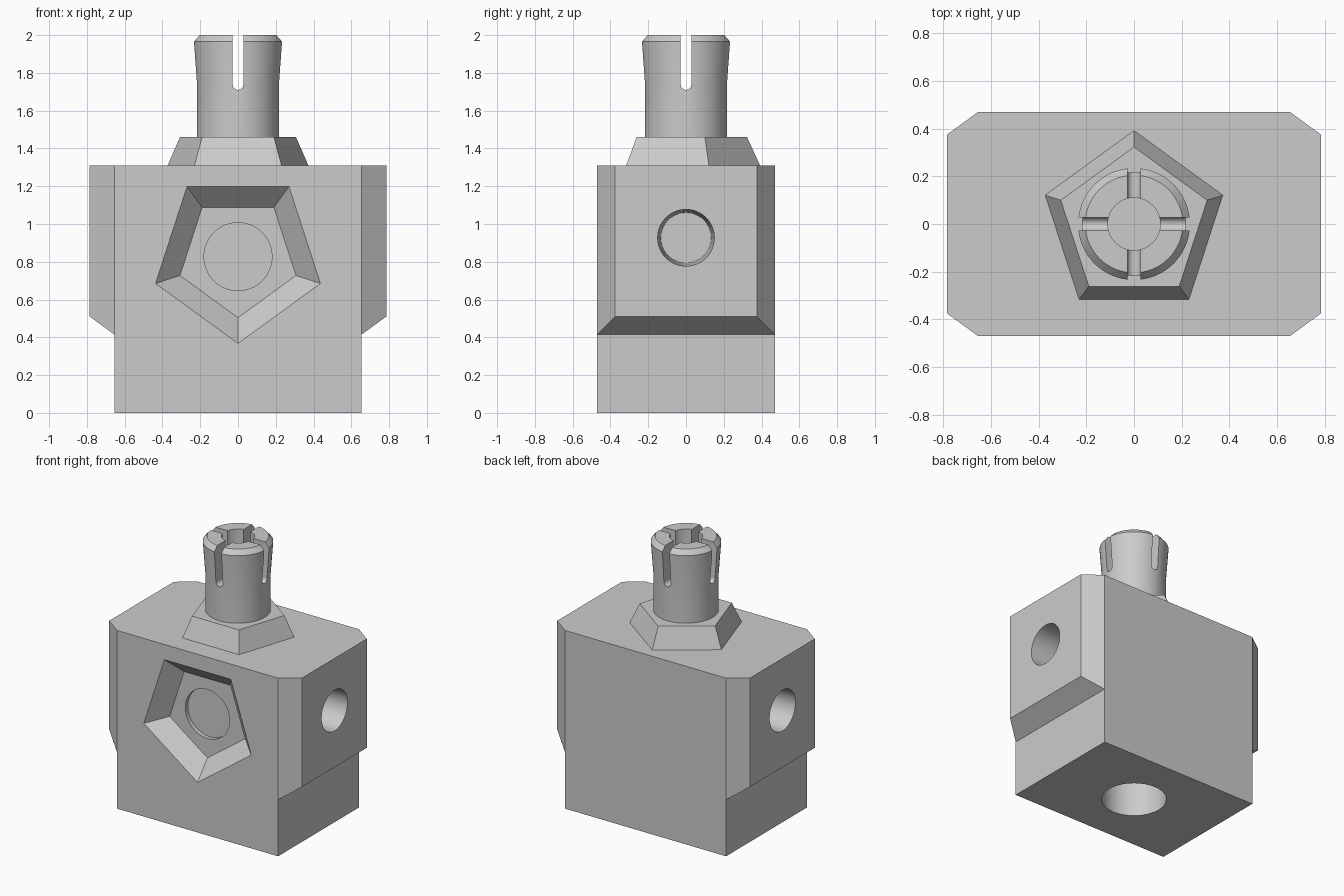
import bpy, bmesh
from math import pi, sin, cos
from mathutils import Matrix, Vector

cube = bpy.data.objects.get("Cube")
if cube:
    bpy.data.objects.remove(cube, do_unlink=True)

grey = bpy.data.materials.new("plain grey")
grey.use_nodes = True
grey.diffuse_color = (0.6, 0.6, 0.6, 1)
grey.node_tree.nodes["Principled BSDF"].inputs["Base Color"].default_value = (0.6, 0.6, 0.6, 1)


def make_object(name, bm):
    bmesh.ops.recalc_face_normals(bm, faces=bm.faces)
    mesh = bpy.data.meshes.new(name)
    bm.to_mesh(mesh)
    bm.free()
    mesh.materials.append(grey)
    obj = bpy.data.objects.new(name, mesh)
    bpy.context.collection.objects.link(obj)
    return obj


def hull(name, points):
    bm = bmesh.new()
    for p in points:
        bm.verts.new(p)
    bmesh.ops.convex_hull(bm, input=bm.verts)
    bmesh.ops.dissolve_limit(bm, angle_limit=0.01, verts=bm.verts, edges=bm.edges)
    return make_object(name, bm)


def loft(name, rings, sides=64, phase=0.0, matrix=Matrix()):
    """Solid through regular polygons given as (radius, height)."""
    bm = bmesh.new()
    loops = []
    for r, h in rings:
        angles = [phase + 2 * pi * i / sides for i in range(sides)]
        loops.append([bm.verts.new(matrix @ Vector((r * cos(a), r * sin(a), h))) for a in angles])
    for low, high in zip(loops, loops[1:]):
        for i in range(sides):
            j = (i + 1) % sides
            bm.faces.new((low[i], low[j], high[j], high[i]))
    bm.faces.new(loops[0][::-1])
    bm.faces.new(loops[-1])
    return make_object(name, bm)


def combine(obj, tool, operation):
    mod = obj.modifiers.new("combine", "BOOLEAN")
    mod.object, mod.operation, mod.solver = tool, operation, "EXACT"
    graph = bpy.context.evaluated_depsgraph_get()
    mesh = bpy.data.meshes.new_from_object(obj.evaluated_get(graph))
    obj.modifiers.clear()
    obj.data = mesh
    bpy.data.objects.remove(tool, do_unlink=True)


signs = (-1, 1)

# Body: a plain block with a bevelled shoulder on each side
body = hull("body", [(x * 0.655, y * 0.47, z) for x in signs for y in signs for z in (0, 1.31)])
shoulder = [(x * px, y * py, z) for x in signs for y in signs
            for px, py, low in ((0.655, 0.47, 0.415), (0.785, 0.375, 0.51))
            for z in (low, 1.31)]
combine(body, hull("shoulders", shoulder), "UNION")

# Front pentagonal recess with a shallow round dimple
front = Matrix.Translation((0, -0.47, 0.827)) @ Matrix.Rotation(pi / 2, 4, "X")
combine(body, loft("recess_cutter", [(0.323, -0.115), (0.459, 0), (0.459, 0.05)],
                   5, -pi / 2, front), "DIFFERENCE")
combine(body, loft("dimple_cutter", [(0.18, -0.145), (0.18, -0.05)], matrix=front), "DIFFERENCE")

# Tapered side holes
for s in signs:
    side = Matrix.Translation((s * 0.785, 0, 0.927)) @ Matrix.Rotation(s * pi / 2, 4, "Y")
    combine(body, loft("side_hole_cutter", [(0.133, -0.45), (0.15, 0), (0.15, 0.05)],
                       matrix=side), "DIFFERENCE")

# Bottom socket
combine(body, loft("socket_cutter", [(0.22, -0.05), (0.22, 0.56)]), "DIFFERENCE")

# Pentagonal collar on the top
collar = loft("collar", [(0.392, 1.31), (0.323, 1.46)], 5, pi / 2)

# Flared round plug with a bore and four round-ended slots
plug = loft("plug", [(0.218, 1.46), (0.218, 1.73), (0.235, 1.965), (0.205, 2.0)])
combine(plug, loft("bore_cutter", [(0.11, 1.6), (0.11, 2.1)]), "DIFFERENCE")
outline = [(0.028 * cos(pi + pi * i / 12), 1.738 + 0.028 * sin(pi + pi * i / 12)) for i in range(13)]
outline += [(-0.028, 2.1), (0.028, 2.1)]
for turn in (0, pi / 2):
    spin = Matrix.Rotation(turn, 3, "Z")
    slot = [spin @ Vector((u, y * 0.4, z)) for u, z in outline for y in signs]
    combine(plug, hull("slot_cutter", slot), "DIFFERENCE")

# Smooth round walls, crisp edges
bpy.ops.object.select_all(action="DESELECT")
for obj in (body, collar, plug):
    obj.select_set(True)
bpy.context.view_layer.objects.active = body
bpy.ops.object.shade_smooth_by_angle(angle=0.3)
